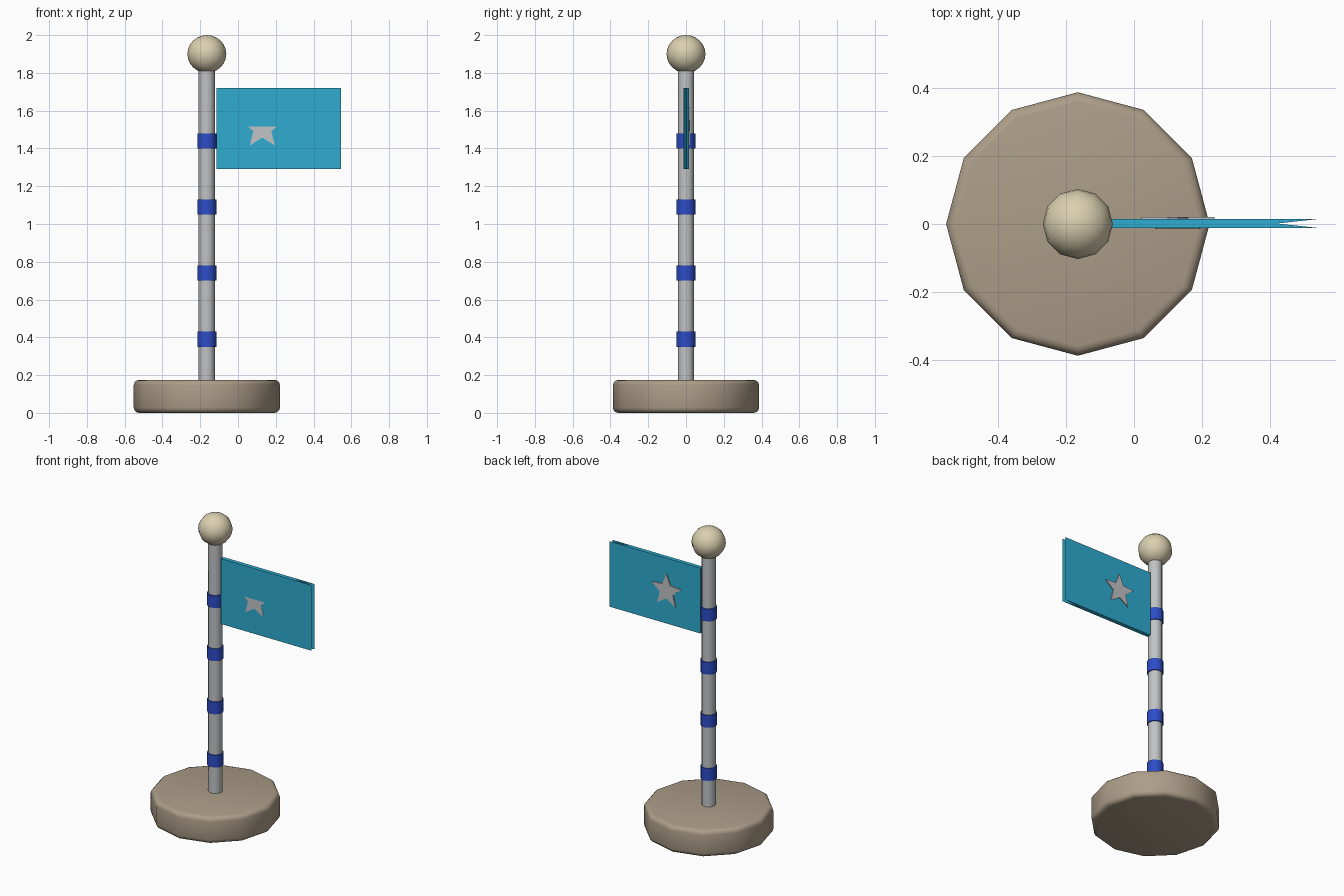
import bpy, bmesh, math

if "Cube" in bpy.data.objects:
    bpy.data.objects.remove(bpy.data.objects["Cube"])

PX = -0.165  # x of the pole axis


def srgb(r, g, b):
    def lin(c):
        c /= 255
        return c / 12.92 if c <= 0.04045 else ((c + 0.055) / 1.055) ** 2.4
    return (lin(r), lin(g), lin(b), 1)


def material(name, rgb):
    m = bpy.data.materials.new(name)
    m.diffuse_color = srgb(*rgb)
    m.use_nodes = True
    m.node_tree.nodes["Principled BSDF"].inputs["Base Color"].default_value = m.diffuse_color
    return m


stone = material("warm_stone", (172, 157, 136))
metal = material("light_grey", (192, 194, 196))
blue = material("band_blue", (44, 76, 200))
cyan = material("flag_cyan", (46, 172, 208))
cream = material("cream", (218, 208, 176))


def finish(obj, name, mat):
    obj.name = name
    obj.data.materials.clear()
    obj.data.materials.append(mat)
    return obj


def cylinder(name, radius, z0, z1, mat, sides=12):
    # rotated so that a corner points along +x
    bpy.ops.mesh.primitive_cylinder_add(vertices=sides, radius=radius, depth=z1 - z0,
                                        location=(PX, 0, (z0 + z1) / 2))
    obj = finish(bpy.context.object, name, mat)
    bpy.ops.object.shade_smooth_by_angle(angle=math.radians(40))
    return obj


def prism(name, outline, offset, mat):
    # extrude a planar outline along an offset vector
    bm = bmesh.new()
    face = bm.faces.new([bm.verts.new(p) for p in outline])
    ext = bmesh.ops.extrude_face_region(bm, geom=[face])
    moved = [v for v in ext["geom"] if isinstance(v, bmesh.types.BMVert)]
    bmesh.ops.translate(bm, verts=moved, vec=offset)
    bmesh.ops.recalc_face_normals(bm, faces=bm.faces)
    mesh = bpy.data.meshes.new(name)
    bm.to_mesh(mesh)
    bm.free()
    obj = bpy.data.objects.new(name, mesh)
    bpy.context.collection.objects.link(obj)
    return finish(obj, name, mat)


# Rounded twelve-sided base
base = cylinder("base", 0.387, 0, 0.175, stone)
bevel = base.modifiers.new("rounded_rim", "BEVEL")
bevel.width = 0.028
bevel.segments = 3
bevel.limit_method = "ANGLE"
bevel.angle_limit = math.radians(60)
base.data.polygons.foreach_set("use_smooth", [True] * len(base.data.polygons))
for edge in base.data.edges:
    edge.use_edge_sharp = False

# Pole with four bands
cylinder("pole", 0.043, 0.15, 1.84, metal)
for i in range(4):
    z = 0.39 + 0.35 * i
    cylinder(f"band_{i + 1}", 0.05, z - 0.04, z + 0.04, blue)

# Ball on top
bpy.ops.mesh.primitive_uv_sphere_add(segments=12, ring_count=12, radius=0.103,
                                     location=(PX, 0, 1.9))
ball = finish(bpy.context.object, "ball", cream)
ball.scale.z = 0.1 / 0.103
bpy.ops.object.shade_smooth()

# Flag slab whose free edge is split by a V groove
y0, y1 = -0.012, 0.015
plan = [(-0.115, y0), (0.545, y0), (0.42, 0.0015), (0.545, y1), (-0.115, y1)]
prism("flag", [(x, y, 1.29) for x, y in plan], (0, 0, 0.43), cyan)

# Star through the flag: raised on the back, lower half just breaking the front
sx, sz = 0.129, 1.507
outline = []
for i in range(10):
    r = 0.113 if i % 2 == 0 else 0.05
    a = math.pi / 2 + i * math.pi / 5
    outline.append((sx + r * math.cos(a), 0.021, sz + r * math.sin(a)))
star = prism("star", outline, (0, -0.033, 0), metal)
for v in star.data.vertices:
    if v.co.y < 0:
        v.co.y = y0 + 0.02 * (v.co.z - 1.516)
